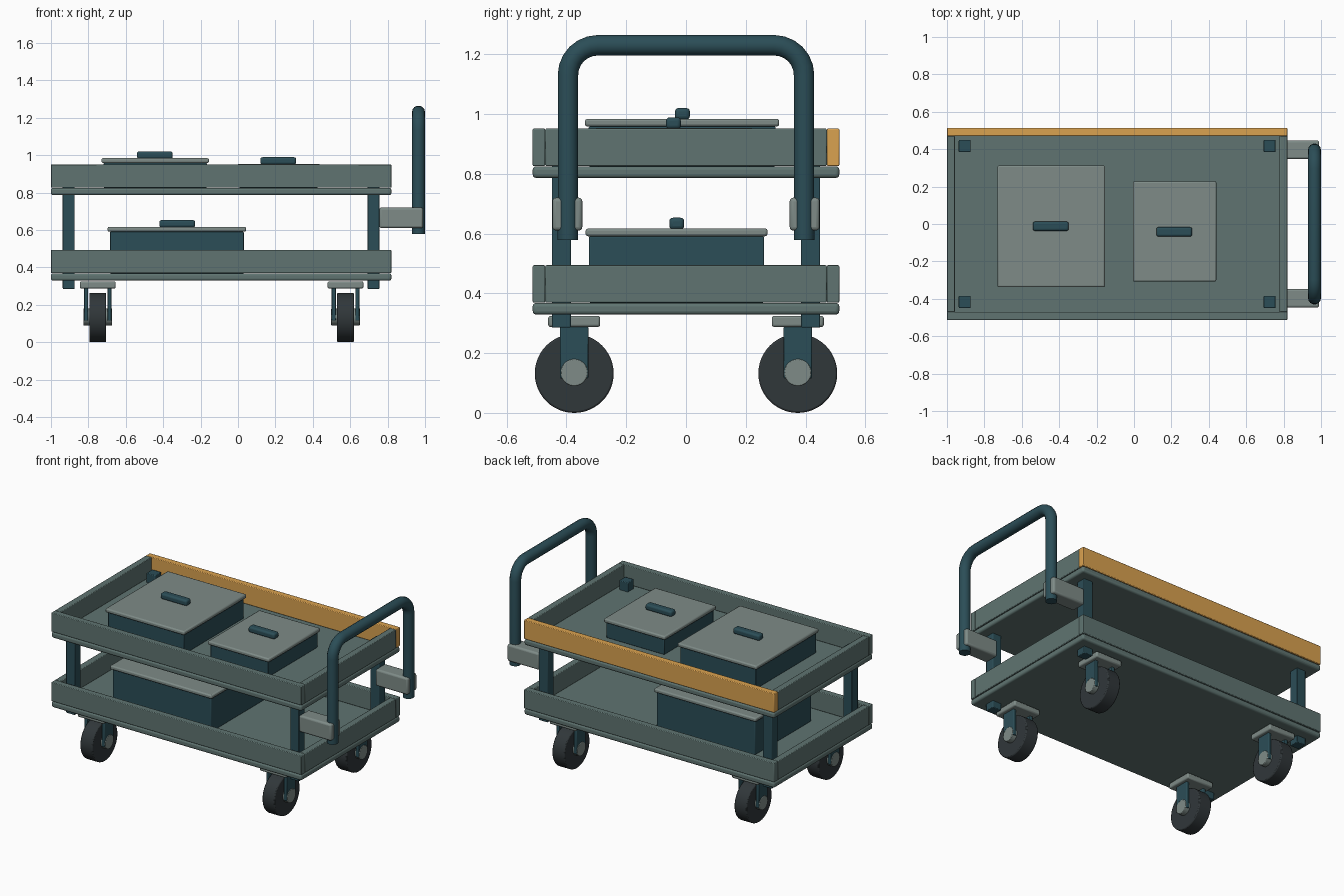
import bpy, math
from mathutils import Vector

if "Cube" in bpy.data.objects:
    bpy.data.objects.remove(bpy.data.objects["Cube"])


def mat(name, rgb):
    m = bpy.data.materials.new(name)
    m.diffuse_color = (*rgb, 1)
    m.use_nodes = True
    m.node_tree.nodes["Principled BSDF"].inputs["Base Color"].default_value = m.diffuse_color
    return m


TRAY = mat("tray_green", (0.115, 0.175, 0.165))
DARK = mat("dark_teal", (0.024, 0.075, 0.095))
PALE = mat("pale_grey", (0.21, 0.26, 0.245))
RUBBER = mat("rubber", (0.03, 0.038, 0.042))
ORANGE = mat("orange", (0.70, 0.36, 0.08))


def finish(o, name, m, bevel, segments=2):
    o.name = name
    o.data.materials.append(m)
    if bevel:
        b = o.modifiers.new("bevel", 'BEVEL')
        b.width, b.segments, b.limit_method = bevel, segments, 'ANGLE'
    bpy.ops.object.shade_smooth_by_angle(angle=math.radians(35))
    return o


def box(name, x, y, z, m, bevel=0.004, segments=2):
    lo, hi = Vector((x[0], y[0], z[0])), Vector((x[1], y[1], z[1]))
    bpy.ops.mesh.primitive_cube_add(size=1, location=(lo + hi) / 2)
    o = bpy.context.object
    o.scale = hi - lo
    bpy.ops.object.transform_apply(location=False, rotation=False, scale=True)
    return finish(o, name, m, bevel, segments)


def disc(name, centre, r, width, m, bevel):
    bpy.ops.mesh.primitive_cylinder_add(vertices=48, radius=r, depth=width,
                                        location=centre, rotation=(0, math.pi / 2, 0))
    return finish(bpy.context.object, name, m, bevel)


# Two trays: slab with four walls (the upper back wall is orange)
X0, X1, Y, T = -1.0, 0.82, 0.513, 0.042
for level, z in (("lower", 0.329), ("upper", 0.786)):
    top = z + 0.039
    wall = (top + 0.001, z + 0.165)
    box(level + "_deck", (X0, X1), (-Y, Y), (z, top), TRAY, 0.012, 3)
    box(level + "_front_wall", (X0, X1), (-Y, -Y + T), wall, TRAY)
    box(level + "_back_wall", (X0, X1), (Y - T, Y), wall,
        ORANGE if level == "upper" else TRAY)
    box(level + "_left_wall", (X0, X0 + T), (-Y + T, Y - T), wall, TRAY)
    box(level + "_right_wall", (X1 - T, X1), (-Y + T, Y - T), wall, TRAY)

# Corner posts
for x in (-0.905, 0.725):
    for y in (-0.417, 0.417):
        box("corner_post", (x - 0.032, x + 0.032), (y - 0.032, y + 0.032),
            (0.285, 0.885), DARK)


# Lidded boxes with grip handles
def lidded_box(name, x, y, floor, lid_top, grip):
    i = 0.012
    lid = lid_top - 0.026
    box(name + "_body", (x[0] + i, x[1] - i), (y[0] + i, y[1] - i), (floor, lid), DARK)
    box(name + "_lid", x, y, (lid, lid_top), PALE, 0.008)
    gx, gy = grip
    box(name + "_grip", (gx - 0.096, gx + 0.096), (gy - 0.025, gy + 0.025),
        (lid_top - 0.003, lid_top + 0.036), DARK, 0.012, 3)


lidded_box("large_box", (-0.73, -0.155), (-0.338, 0.312), 0.825, 0.984, (-0.445, -0.012))
lidded_box("small_box", (-0.005, 0.44), (-0.308, 0.228), 0.825, 0.953, (0.215, -0.042))
lidded_box("lower_box", (-0.697, 0.043), (-0.336, 0.273), 0.368, 0.617, (-0.325, -0.031))

# Push handle: bent tube
cx, hy, top, r = 0.965, 0.395, 1.23, 0.1
pts = [(-hy, 0.578)]
for k in range(7):
    a = math.pi - k * math.pi / 12
    pts.append((-hy + r + r * math.cos(a), top - r + r * math.sin(a)))
pts += [(-y, z) for y, z in reversed(pts)]
curve = bpy.data.curves.new("push_handle", 'CURVE')
curve.dimensions = '3D'
curve.bevel_depth, curve.bevel_resolution, curve.use_fill_caps = 0.035, 5, True
s = curve.splines.new('POLY')
s.points.add(len(pts) - 1)
for p, (y, z) in zip(s.points, pts):
    p.co = (cx, y, z, 1)
s.use_smooth = True
tube = bpy.data.objects.new("push_handle", curve)
bpy.context.collection.objects.link(tube)
bpy.ops.object.select_all(action='DESELECT')
bpy.context.view_layer.objects.active = tube
tube.select_set(True)
bpy.ops.object.convert(target='MESH')
tube = bpy.context.object
tube.data.materials.clear()
finish(tube, "push_handle", DARK, 0)

# Handle brackets
for y in (-0.397, 0.397):
    box("handle_bracket", (0.755, 0.99), (y - 0.05, y + 0.05), (0.61, 0.72), PALE, 0.012, 3)

# Casters: mounting plate, fork arms, wheel, hub
for x in (-0.75, 0.575):
    for y in (-0.374, 0.374):
        box("caster_plate", (x - 0.096, x + 0.096), (y - 0.087, y + 0.087),
            (0.287, 0.325), PALE, 0.008)
        for side in (-1, 1):
            ax = x + side * 0.063
            box("caster_fork", (ax - 0.011, ax + 0.011), (y - 0.047, y + 0.047),
                (0.115, 0.29), DARK)
        disc("caster_wheel", (x, y, 0.132), 0.132, 0.09, RUBBER, 0.006)
        disc("caster_hub", (x, y, 0.135), 0.045, 0.154, PALE, 0.003)
